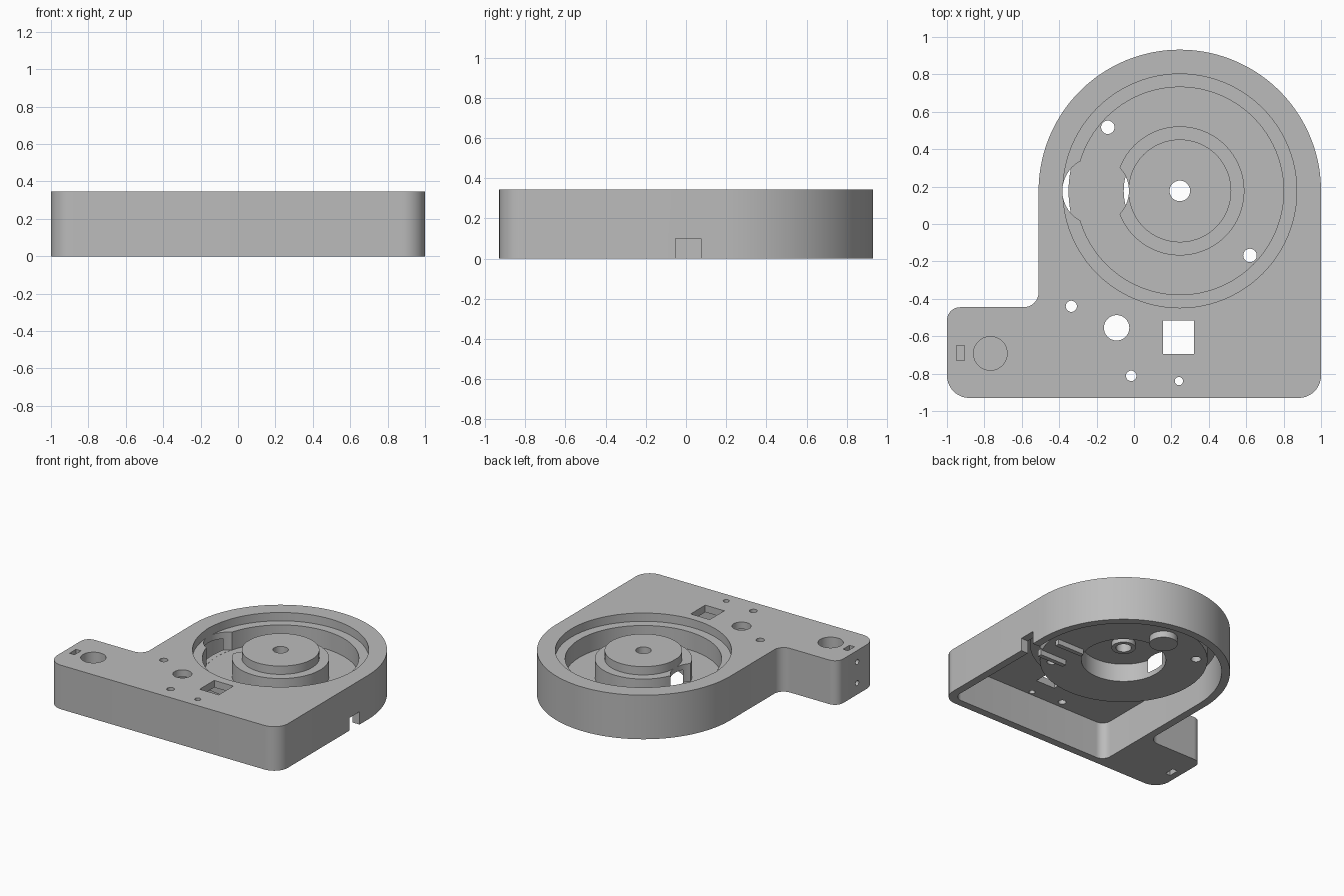
import bpy, bmesh, math
from mathutils import Vector

old = bpy.data.objects.get("Cube")
if old:
    bpy.data.objects.remove(old, do_unlink=True)

grey = bpy.data.materials.new("plain_grey")
grey.use_nodes = True
grey.diffuse_color = (0.5, 0.5, 0.5, 1)
grey.node_tree.nodes["Principled BSDF"].inputs["Base Color"].default_value = (0.5, 0.5, 0.5, 1)

CX, CY = 0.245, 0.177      # turntable centre
TOP = 0.345                # deck height


def prism(name, pts, z0, z1):
    """Extrude a flat outline between two heights."""
    bm = bmesh.new()
    face = bm.faces.new([bm.verts.new((x, y, z0)) for x, y in pts])
    ext = bmesh.ops.extrude_face_region(bm, geom=[face])
    verts = [v for v in ext["geom"] if isinstance(v, bmesh.types.BMVert)]
    bmesh.ops.translate(bm, verts=verts, vec=(0, 0, z1 - z0))
    bmesh.ops.recalc_face_normals(bm, faces=bm.faces)
    mesh = bpy.data.meshes.new(name)
    bm.to_mesh(mesh)
    bm.free()
    mesh.materials.append(grey)
    ob = bpy.data.objects.new(name, mesh)
    bpy.context.collection.objects.link(ob)
    return ob


def arc(x, y, r, a0, a1, n):
    return [(x + r * math.cos(a0 + (a1 - a0) * i / n),
             y + r * math.sin(a0 + (a1 - a0) * i / n)) for i in range(n + 1)]


def disc(x, y, r, z0, z1, n=96):
    return prism("disc", arc(x, y, r, 0, math.tau, n)[:-1], z0, z1)


def box(x0, x1, y0, y1, z0, z1):
    return prism("box", [(x0, y0), (x1, y0), (x1, y1), (x0, y1)], z0, z1)


def fillet(prev, corner, nxt, r, n=10):
    """Round one outline corner, convex or concave."""
    p = Vector(corner)
    u, v = (Vector(prev) - p).normalized(), (Vector(nxt) - p).normalized()
    half = u.angle(v) / 2
    c = p + (u + v).normalized() * (r / math.sin(half))
    s, e = p + u * (r / math.tan(half)) - c, p + v * (r / math.tan(half)) - c
    a0 = math.atan2(s.y, s.x)
    da = (math.atan2(e.y, e.x) - a0 + math.pi) % math.tau - math.pi
    return arc(c.x, c.y, r, a0, a0 + da, n)


def outline(radius, corners):
    """Half-round back joined to a run of filleted corners."""
    pts = arc(CX, CY, radius, 0, math.pi, 72)
    ring = [pts[-1]] + [c[:2] for c in corners] + [pts[0]]
    for i, c in enumerate(corners):
        pts += fillet(ring[i], ring[i + 1], ring[i + 2], c[2])
    return pts


def combine(target, tool, op):
    mod = target.modifiers.new("cut", "BOOLEAN")
    mod.operation, mod.solver, mod.object = op, "EXACT", tool
    bpy.context.view_layer.objects.active = target
    bpy.ops.object.modifier_apply(modifier=mod.name)
    bpy.data.objects.remove(tool, do_unlink=True)


def add(tool):
    combine(body, tool, "UNION")


def cut(tool):
    combine(body, tool, "DIFFERENCE")


# Outer housing with side tab, hollowed from below
R = 0.755
body = prism("housing", outline(R, [(CX - R, -0.445, 0.08), (-1, -0.445, 0.07),
                                    (-1, -0.93, 0.12), (1, -0.93, 0.12)]), 0, TOP)
r = R - 0.06
cut(prism("cavity", outline(r, [(CX - r, -0.87, 0.07), (CX + r, -0.87, 0.07)]), -0.1, 0.29))

# Bowl, ledge and central hub
add(disc(CX, CY, 0.665, 0.23, 0.32))
add(disc(CX, CY, 0.595, 0.1, 0.31))
cut(disc(CX, CY, 0.625, 0.28, 0.5))
cut(disc(CX, CY, 0.555, 0.14, 0.5))
add(disc(CX, CY, 0.345, 0.12, 0.28))
add(disc(CX, CY, 0.275, 0.26, TOP))
cut(disc(CX, CY, 0.30, -0.1, 0.24))
add(disc(CX, CY, 0.085, 0.2, 0.26, 48))
cut(disc(CX, CY, 0.055, -0.1, 0.5, 48))

# Round side pocket slicing the bowl wall and hub down to the floor
cut(disc(-0.205, CY, 0.178, 0.141, 0.5, 72))

# Cable ribs and round foot under the bowl
for y in (-0.12, 0.075):
    add(box(0.56, 0.79, y, y + 0.035, 0.06, 0.11))
add(disc(0.23, 0.6, 0.1, 0.05, 0.11, 48))

# Through holes: two in the bowl floor, the rest in the deck
for x, y, rad in [(-0.14, 0.517, 0.036), (0.62, -0.168, 0.036), (-0.335, -0.44, 0.03),
                  (-0.093, -0.555, 0.068), (-0.015, -0.812, 0.028), (0.24, -0.84, 0.022)]:
    cut(disc(x, y, rad, -0.1, 0.5, 32))
cut(box(0.155, 0.32, -0.695, -0.515, 0.2, 0.5))

# Tab: blind round socket, nut slots above and below, screw holes in the end
cut(disc(-0.768, -0.692, 0.09, 0.1, 0.5, 48))
for z0, z1, hole_z in [(-0.1, 0.12, 0.09), (0.225, 0.5, 0.255)]:
    cut(box(-0.948, -0.905, -0.73, -0.65, z0, z1))
    drill = disc(0, 0, 0.02, -0.1, 0.1, 24)
    drill.rotation_euler = (0, math.pi / 2, 0)
    drill.location = (-1.02, -0.69, hole_z)
    bpy.context.view_layer.update()
    cut(drill)

# Cable notch in the side wall
cut(box(0.9, 1.1, -0.052, 0.075, -0.1, 0.1))

# Smooth curved walls, crisp edges
bpy.ops.object.select_all(action="DESELECT")
body.select_set(True)
bpy.context.view_layer.objects.active = body
bpy.ops.object.shade_smooth_by_angle(angle=math.radians(30))
